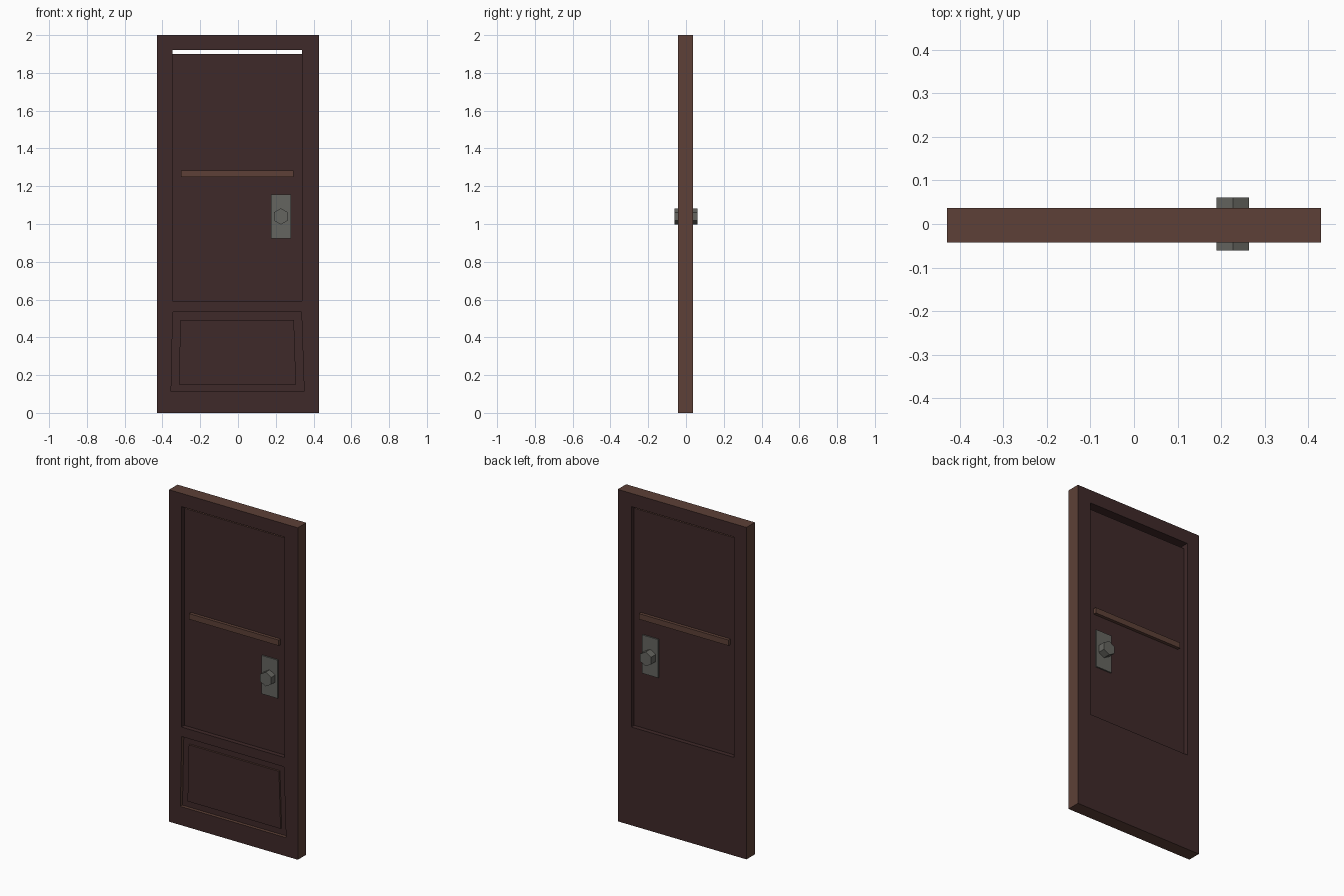
import bpy
import bmesh
import math

cube = bpy.data.objects.get("Cube")
if cube:
    bpy.data.objects.remove(cube, do_unlink=True)


def material(name, rgb):
    """Flat material from 0-255 display values, stored as linear."""
    mat = bpy.data.materials.new(name)
    mat.use_nodes = True
    colour = [(c / 255 / 12.92 if c < 11 else ((c / 255 + 0.055) / 1.055) ** 2.4) for c in rgb] + [1]
    mat.diffuse_color = colour
    bsdf = mat.node_tree.nodes["Principled BSDF"]
    bsdf.inputs["Base Color"].default_value = colour
    bsdf.inputs["Roughness"].default_value = 0.9
    return mat


DARK = material("dark_brown_wood", (63, 41, 41))
LIGHT = material("light_brown_wood", (93, 64, 55))
METAL = material("grey_metal", (101, 101, 96))


def prism(name, outline, y0, y1, mats):
    """Extrude an (x, z) outline from y0 to y1; a second material goes on the edges."""
    bm = bmesh.new()
    near = [bm.verts.new((x, y0, z)) for x, z in outline]
    far = [bm.verts.new((x, y1, z)) for x, z in outline]
    bm.faces.new(near)
    bm.faces.new(far[::-1])
    for i in range(len(outline)):
        j = (i + 1) % len(outline)
        bm.faces.new((near[i], far[i], far[j], near[j]))
    bmesh.ops.recalc_face_normals(bm, faces=bm.faces)
    mesh = bpy.data.meshes.new(name)
    bm.to_mesh(mesh)
    bm.free()
    obj = bpy.data.objects.new(name, mesh)
    bpy.context.collection.objects.link(obj)
    for mat in mats:
        mesh.materials.append(mat)
    paint_edges(obj)
    return obj


def paint_edges(obj):
    if len(obj.data.materials) > 1:
        for face in obj.data.polygons:
            face.material_index = 0 if abs(face.normal.y) > 0.5 else 1


def rect(x0, x1, z0, z1):
    return [(x0, z0), (x1, z0), (x1, z1), (x0, z1)]


def cut(target, cutter):
    """Apply a boolean cut and remove the cutter."""
    cutter.hide_render = True
    mod = target.modifiers.new("cut", 'BOOLEAN')
    mod.operation = 'DIFFERENCE'
    mod.solver = 'EXACT'
    mod.object = cutter
    bpy.context.view_layer.objects.active = target
    bpy.ops.object.modifier_apply(modifier=mod.name)
    bpy.data.objects.remove(cutter, do_unlink=True)


FRONT, BACK = -0.043, 0.037
WOOD = [DARK, LIGHT]

# Door slab with a tall opening and a tapered recess low on the front
slab = prism("door_slab", rect(-0.429, 0.429, 0, 2), FRONT, BACK, WOOD)
cut(slab, prism("opening_cutter", rect(-0.347, 0.339, 0.592, 1.92), -0.2, 0.2, WOOD))
recess = [(-0.354, 0.112), (0.35, 0.112), (0.336, 0.535), (-0.345, 0.535)]
cut(slab, prism("recess_cutter", recess, -0.2, FRONT + 0.02, WOOD))
paint_edges(slab)

# Walls of the tall opening are dark
for face in slab.data.polygons:
    c = face.center
    if 0.58 < c.z < 1.95 and abs(c.x) < 0.4:
        face.material_index = 0

# Thin panel in the opening, stopping just short of the top
prism("upper_panel", rect(-0.352, 0.344, 0.587, 1.9), -0.015, 0.009, WOOD)

# Raised field in the lower recess
field = [(-0.313, 0.15), (0.307, 0.15), (0.296, 0.493), (-0.305, 0.493)]
prism("lower_panel", field, FRONT + 0.01, FRONT + 0.025, WOOD)

# Cross rail showing on both faces
prism("cross_rail", rect(-0.303, 0.295, 1.25, 1.284), -0.034, 0.028, [LIGHT])

# Lock plates and six-sided knobs
KNOB_X, KNOB_Z, KNOB_R = 0.227, 1.04, 0.043
hexagon = [(KNOB_X + KNOB_R * math.sin(i * math.pi / 3),
            KNOB_Z + KNOB_R * math.cos(i * math.pi / 3)) for i in range(6)]
for side, panel, plate, tip in (("front", -0.015, -0.023, -0.061),
                                ("back", 0.009, 0.017, 0.061)):
    prism(side + "_lock_plate", rect(0.174, 0.28, 0.924, 1.155), panel, plate, [METAL])
    prism(side + "_knob", hexagon, plate, tip, [METAL])
